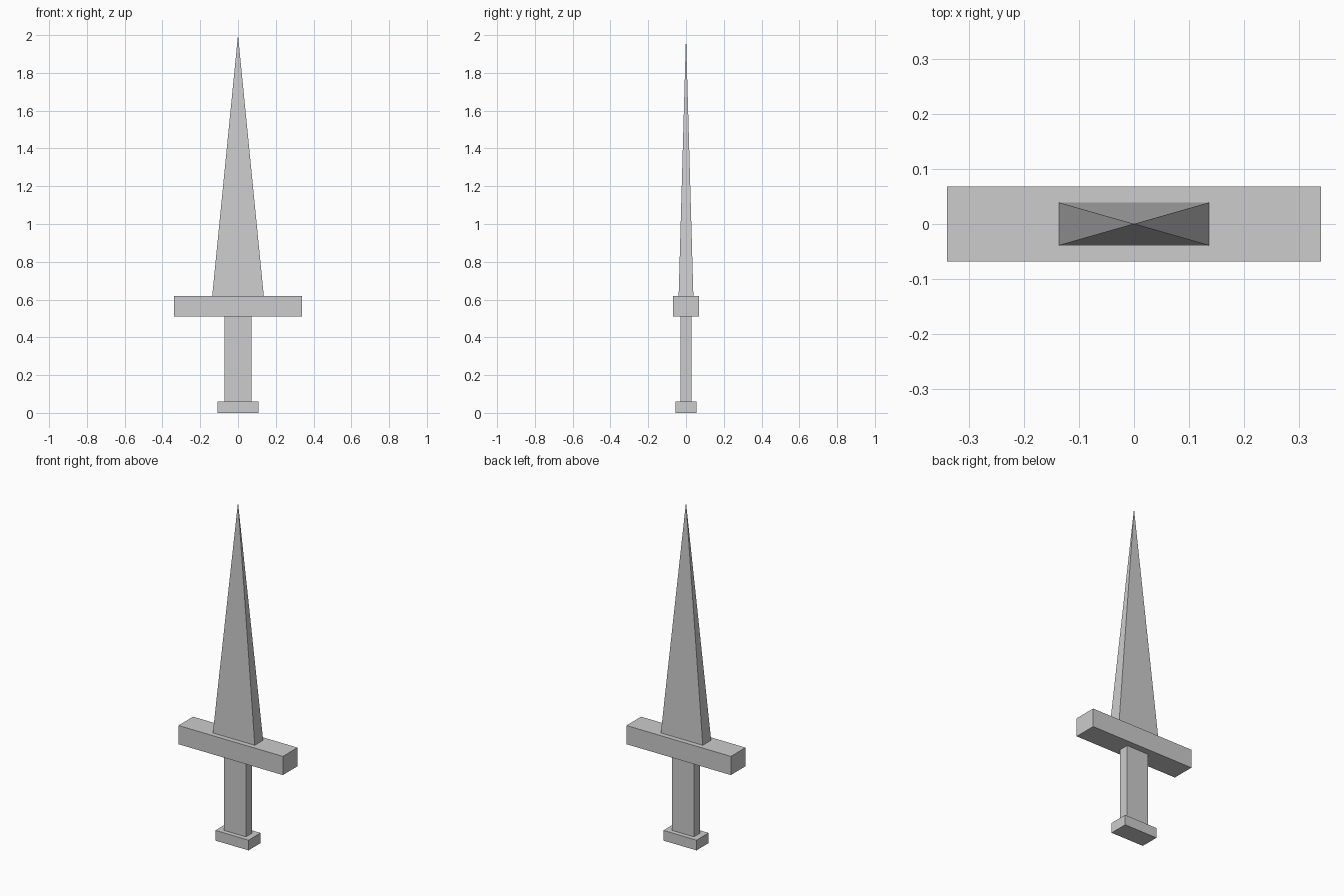
import bpy
import bmesh

cube = bpy.data.objects.get("Cube")
if cube:
    bpy.data.objects.remove(cube, do_unlink=True)

# Single light grey material
grey = bpy.data.materials.new("light_grey")
grey.use_nodes = True
colour = (0.604, 0.604, 0.604, 1)
grey.diffuse_color = colour
grey.node_tree.nodes["Principled BSDF"].inputs["Base Color"].default_value = colour


def add_part(name, width, depth, bottom, top, pointed=False):
    """Box standing between two heights; a pointed one closes to a tip."""
    bm = bmesh.new()
    bmesh.ops.create_cube(bm, size=1)
    for v in bm.verts:
        upper = v.co.z > 0
        taper = 0 if pointed and upper else 1
        v.co = (v.co.x * width * taper, v.co.y * depth * taper, top if upper else bottom)
    if pointed:
        bmesh.ops.remove_doubles(bm, verts=bm.verts, dist=0.0001)
    bmesh.ops.recalc_face_normals(bm, faces=bm.faces)
    mesh = bpy.data.meshes.new(name)
    bm.to_mesh(mesh)
    bm.free()
    mesh.materials.append(grey)
    bpy.context.collection.objects.link(bpy.data.objects.new(name, mesh))


# Parts from the bottom up
add_part("pommel", 0.216, 0.112, 0, 0.06)
add_part("grip", 0.144, 0.058, 0.06, 0.51)
add_part("crossguard", 0.68, 0.136, 0.51, 0.62)
add_part("blade", 0.273, 0.078, 0.62, 2, pointed=True)
